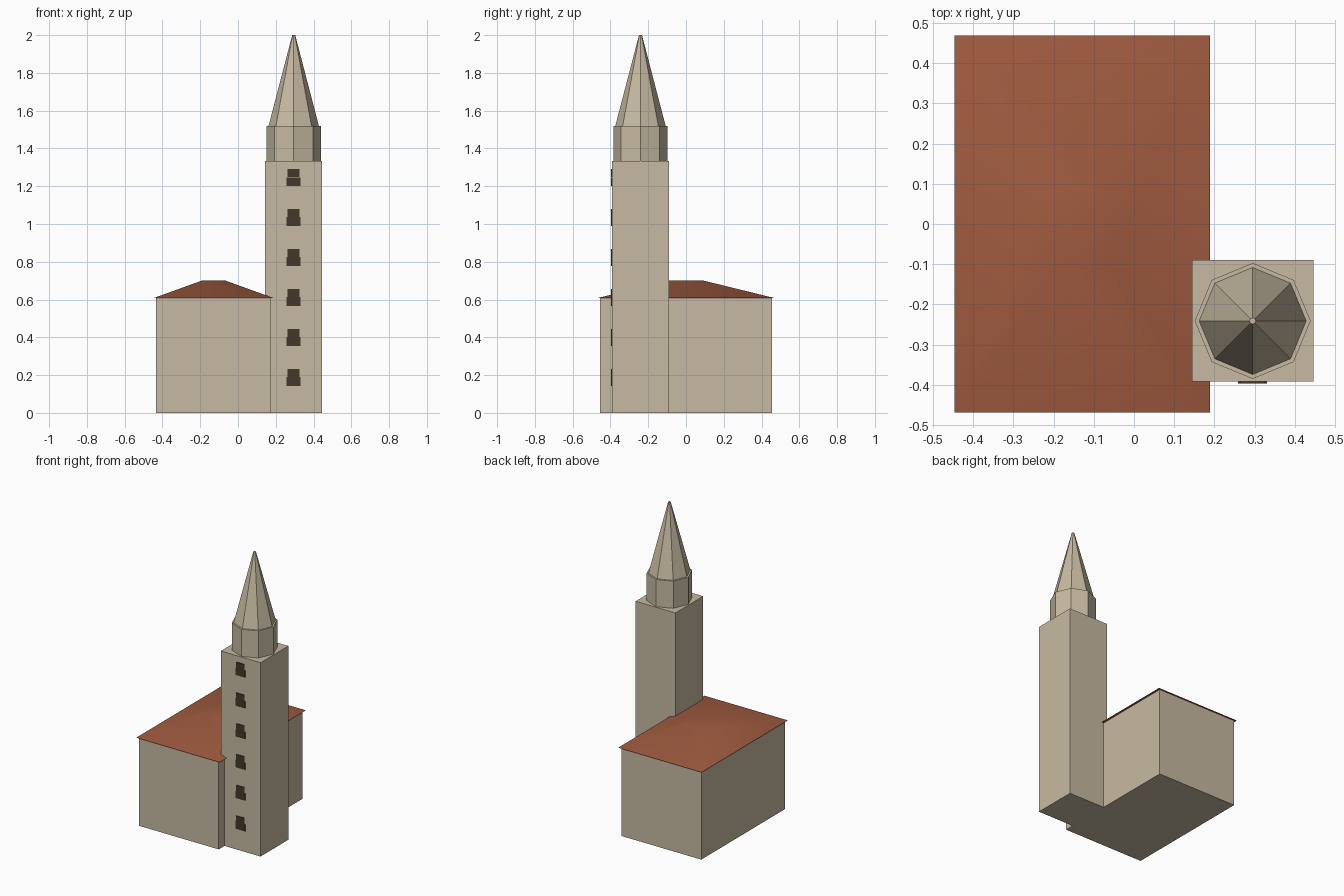
import bpy
import math

cube = bpy.data.objects.get("Cube")
if cube:
    bpy.data.objects.remove(cube, do_unlink=True)


def make_material(name, rgb):
    mat = bpy.data.materials.new(name)
    mat.use_nodes = True
    color = (*rgb, 1.0)
    mat.diffuse_color = color
    mat.node_tree.nodes["Principled BSDF"].inputs["Base Color"].default_value = color
    return mat


stone = make_material("pale_stone", (0.57, 0.49, 0.36))
tile = make_material("roof_tile", (0.35, 0.105, 0.05))
dark = make_material("dark_window", (0.06, 0.038, 0.023))


def finish(name, mat):
    obj = bpy.context.object
    obj.name = name
    obj.data.materials.append(mat)
    return obj


def box(name, low, high, mat):
    center = [(a + b) / 2 for a, b in zip(low, high)]
    bpy.ops.mesh.primitive_cube_add(size=1, location=center)
    obj = finish(name, mat)
    obj.scale = [b - a for a, b in zip(low, high)]
    bpy.ops.object.transform_apply(location=False, rotation=False, scale=True)
    return obj


def octagon(name, bottom, top, r_bottom, r_top, mat):
    bpy.ops.mesh.primitive_cone_add(
        vertices=8, radius1=r_bottom, radius2=r_top, depth=top - bottom,
        location=(TOWER_X, TOWER_Y, (bottom + top) / 2))
    return finish(name, mat)


TOWER_X, TOWER_Y, HALF = 0.295, -0.241, 0.151
FRONT = TOWER_Y - HALF

# Main hall
box("hall_walls", (-0.435, -0.455, 0), (0.172, 0.455, 0.608), stone)

# Hipped roof: a four-sided frustum whose flat top is a fifth of the eaves
bpy.ops.mesh.primitive_cone_add(
    vertices=4, radius1=math.sqrt(0.5), radius2=math.sqrt(0.5) / 5,
    depth=0.092, location=(-0.129, 0, 0.654), rotation=(0, 0, math.pi / 4))
roof = finish("hipped_roof", tile)
bpy.ops.object.transform_apply(location=False, rotation=True, scale=False)
roof.scale = (0.635, 0.937, 1)
bpy.ops.object.transform_apply(location=False, rotation=False, scale=True)
bpy.ops.object.shade_smooth_by_angle(angle=math.radians(30))

# Bell tower with octagonal drum and spire
box("tower", (TOWER_X - HALF, FRONT, 0),
    (TOWER_X + HALF, TOWER_Y + HALF, 1.333), stone)
octagon("drum", 1.333, 1.52, 0.144, 0.144, stone)
octagon("spire", 1.52, 2.0, 0.133, 0.008, stone)

# Column of windows on the tower front, each with a wider lower panel
for i in range(6):
    z = 0.143 + i * 0.2115
    box(f"window_lower_{i + 1}", (0.258, FRONT - 0.004, z),
        (0.33, FRONT + 0.002, z + 0.047), dark)
    box(f"window_upper_{i + 1}", (0.263, FRONT - 0.004, z + 0.047),
        (0.325, FRONT + 0.002, z + 0.09), dark)
